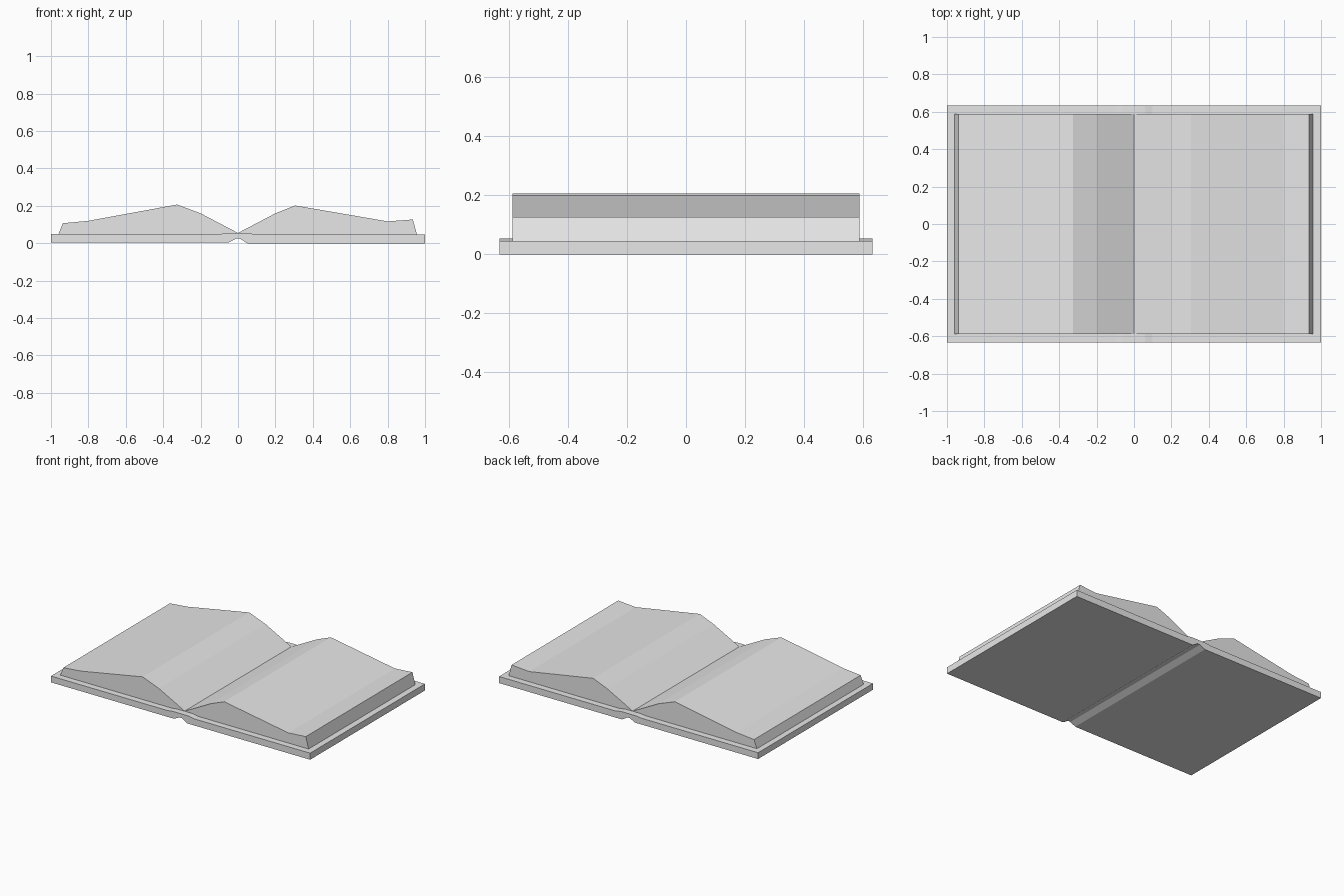
import bpy
import bmesh

cube = bpy.data.objects.get("Cube")
if cube:
    bpy.data.objects.remove(cube, do_unlink=True)

grey = bpy.data.materials.new("plain_light_grey")
grey.use_nodes = True
colour = (0.8, 0.8, 0.8, 1)
grey.diffuse_color = colour
grey.node_tree.nodes["Principled BSDF"].inputs["Base Color"].default_value = colour


def prism(name, profile, half_depth):
    """Extrude an x-z profile along y, centred on y = 0."""
    bm = bmesh.new()
    verts = [bm.verts.new((x, -half_depth, z)) for x, z in profile]
    face = bm.faces.new(verts)
    result = bmesh.ops.extrude_face_region(bm, geom=[face])
    moved = [v for v in result["geom"] if isinstance(v, bmesh.types.BMVert)]
    bmesh.ops.translate(bm, verts=moved, vec=(0, 2 * half_depth, 0))
    bmesh.ops.recalc_face_normals(bm, faces=bm.faces)
    mesh = bpy.data.meshes.new(name)
    bm.to_mesh(mesh)
    bm.free()
    mesh.materials.append(grey)
    obj = bpy.data.objects.new(name, mesh)
    bpy.context.collection.objects.link(obj)
    return obj


# Cover: two boards joined by a raised spine with a groove underneath
prism("cover", [
    (-1, 0.005), (-0.05, 0.005), (-0.01, 0.025), (0.01, 0.025), (0.05, 0),
    (1, 0), (1, 0.046), (0.1, 0.046), (0.06, 0.054),
    (-0.06, 0.054), (-0.1, 0.049), (-1, 0.049)], 0.633)

# Page blocks: each half swells up from the gutter and thins to its outer edge
prism("left_pages", [
    (0, 0.045), (0.957, 0.045), (0.935, 0.127), (0.8, 0.117),
    (0.305, 0.202), (0.2, 0.16), (0, 0.055)], 0.588)
prism("right_pages", [
    (0, 0.048), (-0.96, 0.048), (-0.937, 0.107), (-0.8, 0.12),
    (-0.325, 0.207), (-0.2, 0.16), (0, 0.055)], 0.588)
